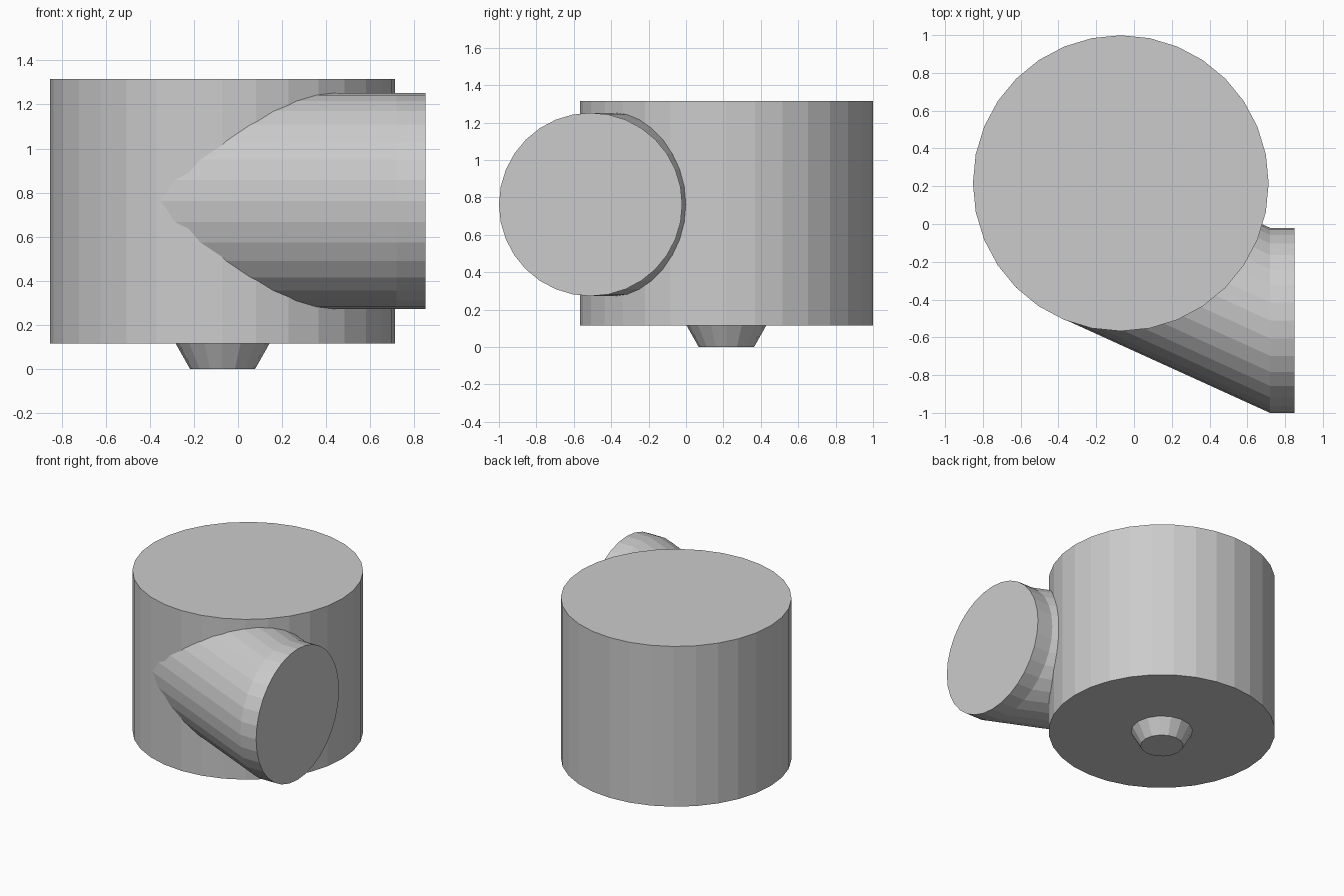
import bpy, bmesh, math

if "Cube" in bpy.data.objects:
    bpy.data.objects.remove(bpy.data.objects["Cube"])

CX, CY = -0.07, 0.216  # axis of the drum and foot


def loft(name, rings):
    """Skin a list of equal-length point rings into a closed solid."""
    bm = bmesh.new()
    loops = [[bm.verts.new(p) for p in ring] for ring in rings]
    n = len(loops[0])
    for a, b in zip(loops, loops[1:]):
        for i in range(n):
            j = (i + 1) % n
            bm.faces.new((a[i], a[j], b[j], b[i]))
    bm.faces.new(loops[0])
    bm.faces.new(loops[-1])
    bmesh.ops.recalc_face_normals(bm, faces=bm.faces)
    mesh = bpy.data.meshes.new(name)
    bm.to_mesh(mesh)
    bm.free()
    obj = bpy.data.objects.new(name, mesh)
    bpy.context.collection.objects.link(obj)
    return obj


def angles(n):
    return [2 * math.pi * i / n for i in range(n)]


def flat_ring(r, z, n):
    return [(CX + r * math.cos(a), CY + r * math.sin(a), z) for a in angles(n)]


def side_ring(x, y, r=0.49, z=0.762, n=32):
    return [(x, y + r * math.cos(a), z + r * math.sin(a)) for a in angles(n)]


# Main drum
drum = loft("drum", [flat_ring(0.783, 0.115, 32), flat_ring(0.783, 1.315, 32)])

# Tapered foot under the drum
foot = loft("foot", [flat_ring(0.148, 0.0, 16), flat_ring(0.213, 0.115, 16)])

# Side pipe: short straight collar, then slanted into the drum
pipe = loft("side_pipe", [side_ring(0.85, -0.51), side_ring(0.72, -0.51),
                          side_ring(-0.36, -0.51 + 0.455 * 1.08)])

# Merge the pipe into the drum
union = drum.modifiers.new("join_pipe", 'BOOLEAN')
union.operation = 'UNION'
union.solver = 'EXACT'
union.object = pipe
pipe.hide_render = True
pipe.hide_viewport = True
